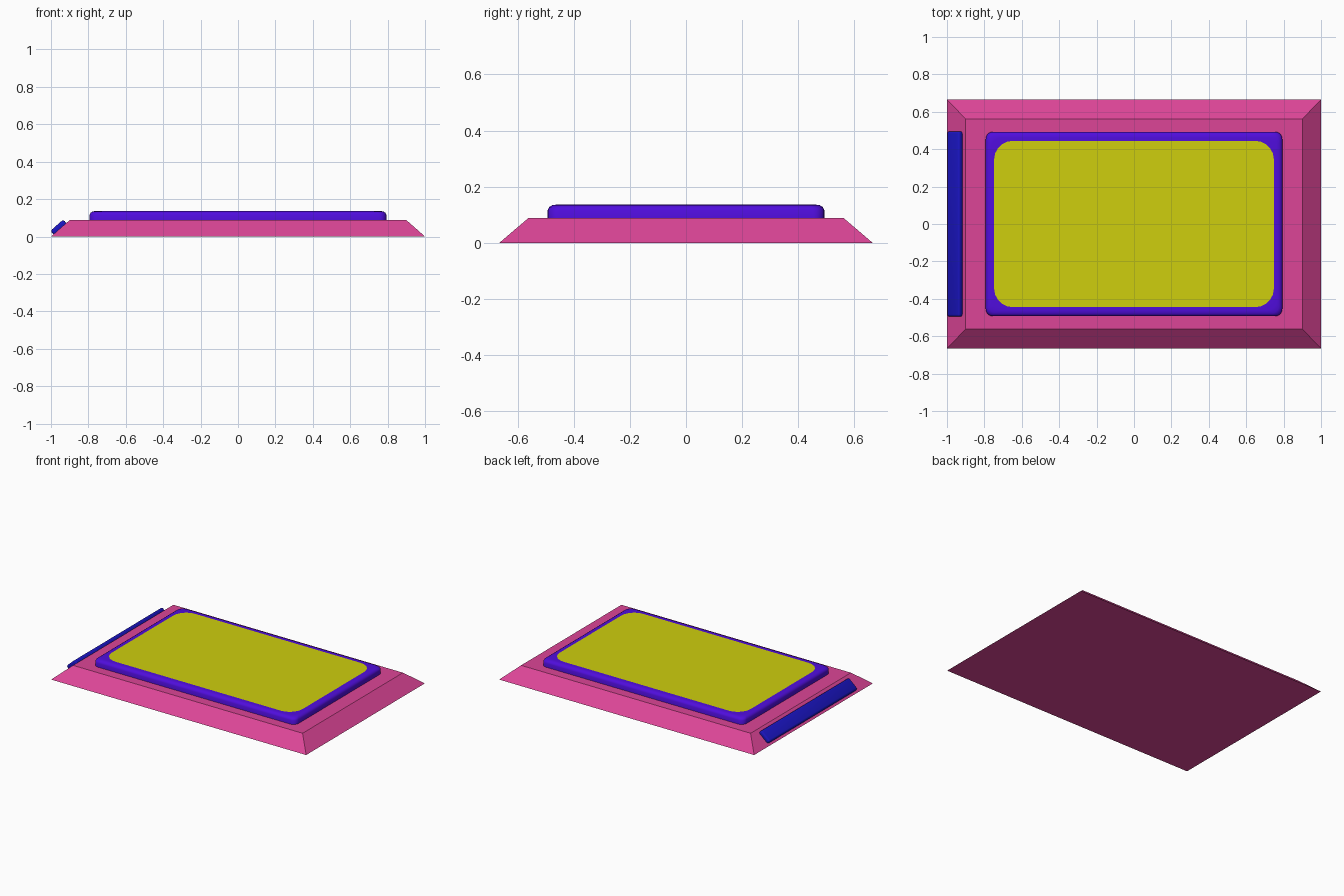
import bpy, bmesh, math

if "Cube" in bpy.data.objects:
    bpy.data.objects.remove(bpy.data.objects["Cube"])


def material(name, color):
    m = bpy.data.materials.new(name)
    m.diffuse_color = (*color, 1)
    m.use_nodes = True
    m.node_tree.nodes["Principled BSDF"].inputs["Base Color"].default_value = m.diffuse_color
    return m


def finish(bm, name, mats, smooth=False):
    bmesh.ops.recalc_face_normals(bm, faces=bm.faces[:])
    mesh = bpy.data.meshes.new(name)
    bm.to_mesh(mesh)
    bm.free()
    obj = bpy.data.objects.new(name, mesh)
    bpy.context.collection.objects.link(obj)
    for m in mats:
        mesh.materials.append(m)
    for p in mesh.polygons:
        p.use_smooth = smooth
    return obj


def rounded_rect(hx, hy, r, z, steps=5):
    pts = []
    for q, (sx, sy) in enumerate([(1, 1), (-1, 1), (-1, -1), (1, -1)]):
        for i in range(steps + 1):
            a = math.pi / 2 * (q + i / steps)
            pts.append((sx * (hx - r) + r * math.cos(a), sy * (hy - r) + r * math.sin(a), z))
    return pts


def loft(bm, loops):
    rings = [[bm.verts.new(p) for p in loop] for loop in loops]
    for a, b in zip(rings, rings[1:]):
        for i in range(len(a)):
            j = (i + 1) % len(a)
            bm.faces.new((a[i], a[j], b[j], b[i]))
    bm.faces.new(rings[0][::-1])
    return bm.faces.new(rings[-1])


pink = material("pink", (0.72, 0.06, 0.31))
purple = material("purple", (0.08, 0.004, 0.72))
yellow = material("yellow", (0.62, 0.62, 0.004))
blue = material("blue", (0.01, 0.007, 0.53))

# sloped base slab
bm = bmesh.new()
loft(bm, [[(x * sx, y * sy, z) for sx, sy in ((1, 1), (-1, 1), (-1, -1), (1, -1))]
          for x, y, z in ((1, 0.665, 0), (0.9, 0.562, 0.088))])
finish(bm, "base", [pink])

# raised rounded panel with a flush yellow face
bm = bmesh.new()
top = loft(bm, [rounded_rect(*s) for s in (
    (0.793, 0.493, 0.04, 0.08), (0.793, 0.493, 0.04, 0.116),
    (0.788, 0.488, 0.04, 0.127), (0.777, 0.477, 0.045, 0.134),
    (0.765, 0.463, 0.06, 0.136), (0.748, 0.445, 0.1, 0.136))])
top.material_index = 1
panel = finish(bm, "screen_panel", [purple, yellow], True)

# rounded bar lying on the left slope
bm = bmesh.new()
bmesh.ops.create_cube(bm, size=1)
bmesh.ops.scale(bm, vec=(0.092, 0.99, 0.036), verts=bm.verts[:])
bmesh.ops.bevel(bm, geom=bm.edges[:], offset=0.012, segments=3, profile=0.5, affect='EDGES')
bar = finish(bm, "side_bar", [blue], True)
bar.location = (-0.957, 0, 0.047)
bar.rotation_euler = (0, -math.atan2(0.088, 0.1), 0)

for o in (panel, bar):
    bpy.ops.object.select_all(action='DESELECT')
    o.select_set(True)
    bpy.context.view_layer.objects.active = o
    bpy.ops.object.shade_smooth_by_angle(angle=math.radians(40))
